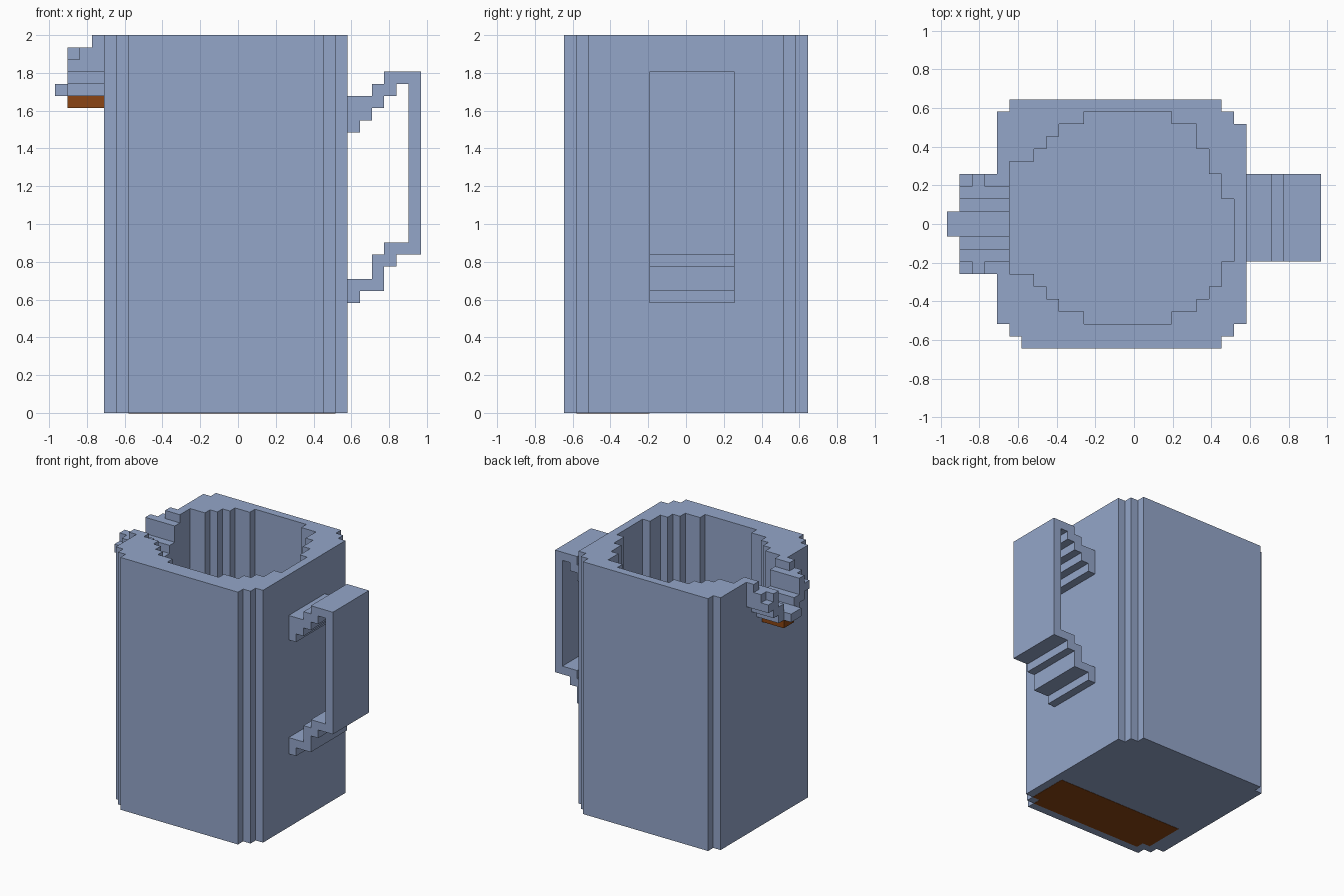
import bpy, bmesh
from mathutils import Vector

if "Cube" in bpy.data.objects:
    bpy.data.objects.remove(bpy.data.objects["Cube"])

U = 2 / 31  # one block; all coordinates below are in blocks


def material(name, color):
    m = bpy.data.materials.new(name)
    m.diffuse_color = (*color, 1)
    m.use_nodes = True
    m.node_tree.nodes["Principled BSDF"].inputs["Base Color"].default_value = m.diffuse_color
    return m


BLUE = material("soft_blue", (0.296, 0.381, 0.584))
BROWN = material("coffee_brown", (0.258, 0.060, 0.0065))


def prism(name, profile, axis, lo, hi, mat=BLUE):
    """Extrude a 2D profile along an axis ('x': yz profile, 'y': xz, 'z': xy)."""
    i = "xyz".index(axis)

    def point(p, d):
        c = list(p)
        c.insert(i, d)
        return Vector(c) * U

    bm = bmesh.new()
    face = bm.faces.new([bm.verts.new(point(p, lo)) for p in profile])
    ext = bmesh.ops.extrude_face_region(bm, geom=[face])
    verts = [g for g in ext["geom"] if isinstance(g, bmesh.types.BMVert)]
    bmesh.ops.translate(bm, verts=verts, vec=point((0, 0), hi - lo))
    bmesh.ops.recalc_face_normals(bm, faces=bm.faces)
    me = bpy.data.meshes.new(name)
    bm.to_mesh(me)
    bm.free()
    me.materials.append(mat)
    ob = bpy.data.objects.new(name, me)
    bpy.context.collection.objects.link(ob)
    return ob


def rect(a0, b0, a1, b1):
    return [(a0, b0), (a1, b0), (a1, b1), (a0, b1)]


# Jug body: floor and a wall left open at the spout
outer = [(-11, 4), (-11, 9), (-10, 9), (-10, 10), (7, 10), (7, 9), (8, 9), (8, 8),
         (9, 8), (9, -8), (8, -8), (8, -9), (7, -9), (7, -10), (-9, -10), (-9, -9),
         (-10, -9), (-10, -8), (-11, -8), (-11, -4)]
inner = [(-10, -4), (-8, -4), (-8, -5), (-7, -5), (-7, -6), (-6, -6), (-6, -7),
         (-4, -7), (-4, -8), (3, -8), (3, -7), (5, -7), (5, -6), (6, -6), (6, -5),
         (7, -5), (7, -3), (8, -3), (8, 2), (7, 2), (7, 4), (6, 4), (6, 6), (5, 6),
         (5, 8), (3, 8), (3, 9), (-4, 9), (-4, 8), (-6, 8), (-6, 7), (-7, 7),
         (-7, 6), (-8, 6), (-8, 5), (-10, 5), (-10, 4)]
prism("body_floor", outer, "z", 0, 1)
prism("body_wall", outer + inner, "z", 1, 31)

# Wall below the spout, stepped to meet the trough
steps = [(4, 28), (3, 28), (3, 27), (2, 27), (2, 26), (1, 26)]
mirrored = [(-y, z) for y, z in reversed(steps)]
prism("wall_under_spout", [(-4, 1), (4, 1)] + steps + mirrored, "x", -11, -10)

# Spout: stepped trough, lip, rims and brown underside
half = [(2, 26), (2, 27), (3, 27), (3, 30), (2, 30), (2, 28), (1, 28), (1, 27)]
prism("spout_trough", half + [(-y, z) for y, z in reversed(half)], "x", -14, -10)
prism("spout_lip", rect(-1, 26, 1, 27), "x", -15, -14)
prism("spout_underside", rect(-1, 25, 1, 26), "x", -14, -11, BROWN)
rim = [(-10, 28), (-10, 31), (-12, 31), (-12, 30), (-13, 30), (-13, 29),
       (-14, 29), (-14, 28)]
prism("spout_rim_back", rim, "y", 3, 4)
prism("spout_rim_front", rim, "y", -4, -3)

# Handle: one stepped profile
handle = [(9, 26), (11, 26), (11, 27), (12, 27), (12, 28), (15, 28), (15, 13),
          (13, 13), (13, 12), (12, 12), (12, 10), (10, 10), (10, 9), (9, 9), (9, 11),
          (11, 11), (11, 13), (12, 13), (12, 14), (14, 14), (14, 27), (13, 27),
          (13, 26), (12, 26), (12, 25), (11, 25), (11, 24), (10, 24), (10, 23), (9, 23)]
prism("handle", handle, "y", -3, 4)

# Brown patch painted on the base
patch = [(8, -3), (8, -8), (7, -8), (7, -9), (-8, -9), (-8, -8), (-9, -8), (-9, -3)]
prism("base_patch", patch, "z", -0.03, 0.03, BROWN)
